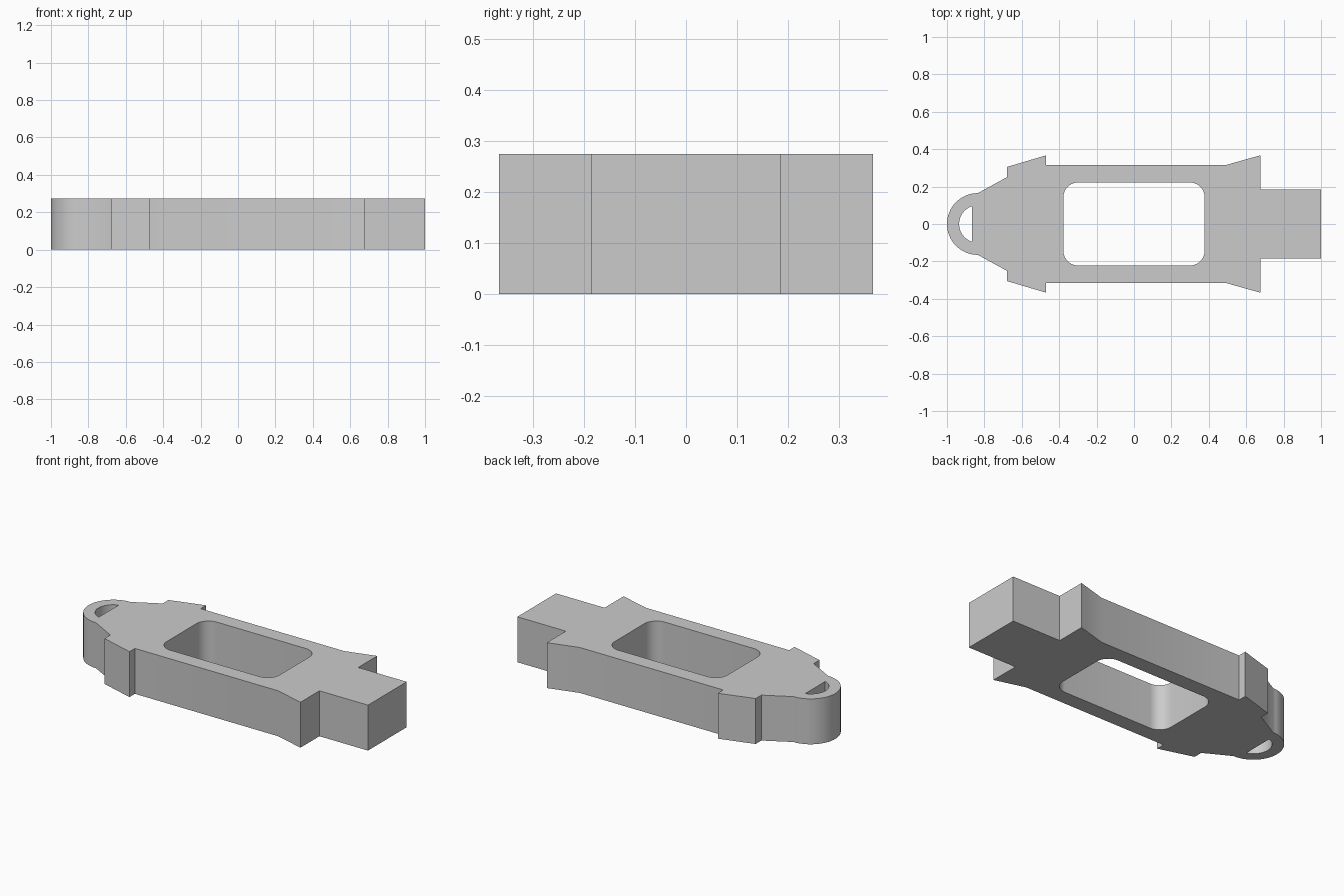
import bpy
import bmesh
from math import cos, sin, pi, radians, acos

HEIGHT = 0.275
NOSE_X = -0.835

cube = bpy.data.objects.get("Cube")
if cube:
    bpy.data.objects.remove(cube, do_unlink=True)


def arc(cx, cy, r, start, end, steps):
    """Points along an arc, both ends included."""
    angles = [start + (end - start) * i / steps for i in range(steps + 1)]
    return [(cx + r * cos(a), cy + r * sin(a)) for a in angles]


# Outer outline: one side from nose to tail, mirrored, closed by the nose arc
side = [(-0.68, 0.25), (-0.68, 0.305), (-0.47, 0.367), (-0.47, 0.315),
        (0.49, 0.315), (0.675, 0.367), (0.675, 0.185), (1.0, 0.185)]
outline = side + [(x, -y) for x, y in reversed(side)]
outline += arc(NOSE_X, 0, 0.165, 1.5 * pi, 0.5 * pi, 32)

# D-shaped slot in the nose
half = acos(0.3)
slot = arc(NOSE_X, 0, 0.1, pi - half, pi + half, 24)

# Rounded rectangular window
window = []
for i, (sx, sy) in enumerate([(1, 1), (-1, 1), (-1, -1), (1, -1)]):
    start = i * pi / 2
    window += arc(sx * 0.298, sy * 0.142, 0.08, start, start + pi / 2, 10)

# Fill the profile around its holes and extrude it
bm = bmesh.new()
edges = []
for loop in (outline, slot, window):
    verts = [bm.verts.new((x, y, 0)) for x, y in loop]
    edges += [bm.edges.new((verts[i - 1], verts[i])) for i in range(len(verts))]
bmesh.ops.triangle_fill(bm, edges=edges, use_beauty=True, normal=(0, 0, 1))
raised = bmesh.ops.extrude_face_region(bm, geom=bm.faces[:], use_keep_orig=True)
top = [g for g in raised["geom"] if isinstance(g, bmesh.types.BMVert)]
bmesh.ops.translate(bm, verts=top, vec=(0, 0, HEIGHT))
bmesh.ops.recalc_face_normals(bm, faces=bm.faces[:])

mesh = bpy.data.meshes.new("slotted_body")
bm.to_mesh(mesh)
bm.free()
body = bpy.data.objects.new("slotted_body", mesh)
bpy.context.collection.objects.link(body)

# Plain grey finish
grey = bpy.data.materials.new("light grey")
grey.use_nodes = True
colour = (0.6, 0.6, 0.6, 1)
grey.diffuse_color = colour
grey.node_tree.nodes["Principled BSDF"].inputs["Base Color"].default_value = colour
mesh.materials.append(grey)

# Smooth the curved walls, keep the corners sharp
bpy.ops.object.select_all(action="DESELECT")
body.select_set(True)
bpy.context.view_layer.objects.active = body
bpy.ops.object.shade_smooth_by_angle(angle=radians(35))
